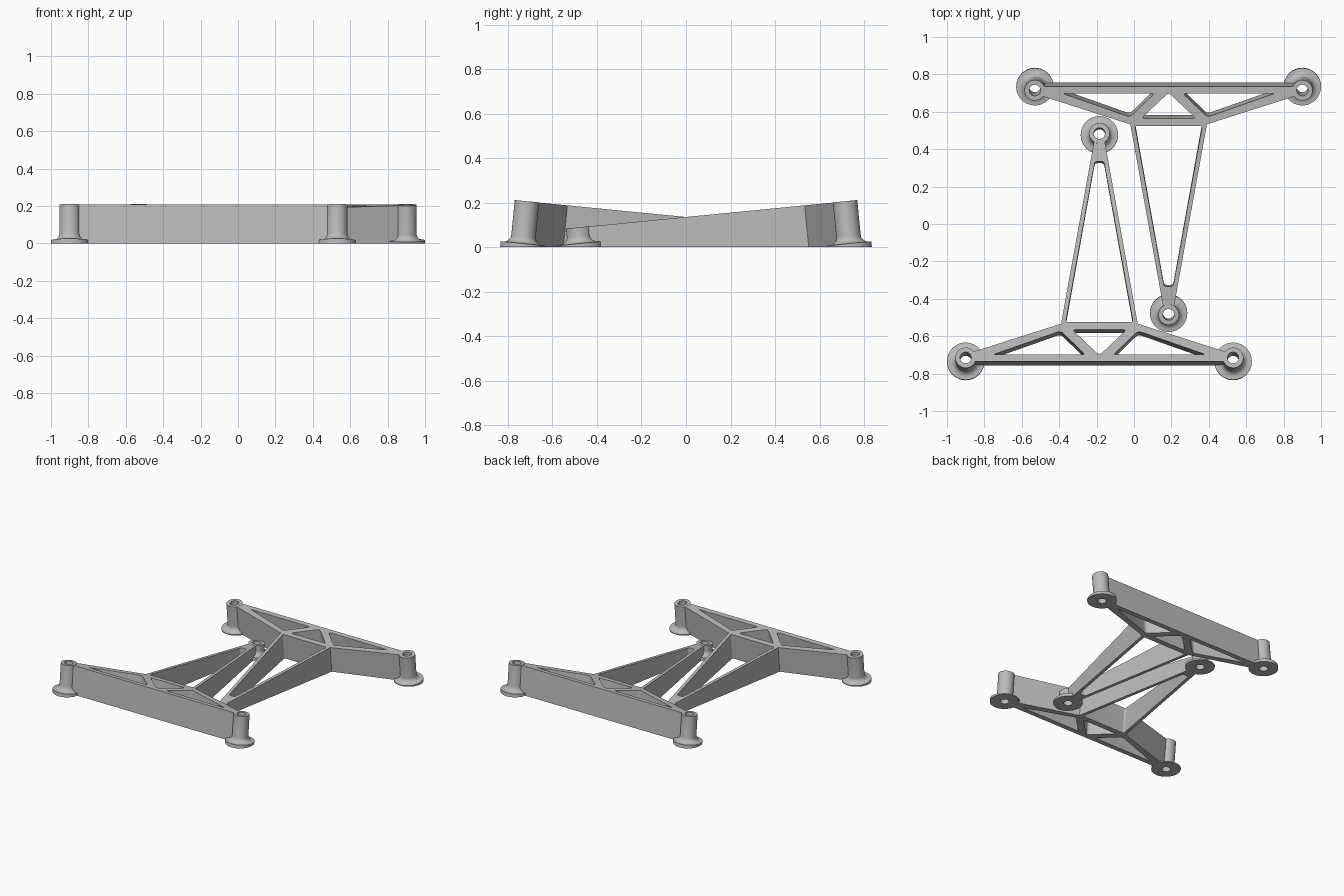
import bpy, bmesh, math
from mathutils import Vector

if "Cube" in bpy.data.objects:
    bpy.data.objects.remove(bpy.data.objects["Cube"])

K = 0.098                      # slope of the top plane
TOP = 0.135                    # height of the top plane at y = 0
CX = -0.185                    # centre line of the front bracket
AXIS = Vector((0, K, 1)).normalized()   # leaning extrusion direction
SIDE = Vector((0, 1, -K)).normalized()

grey = bpy.data.materials.new("light grey plastic")
grey.diffuse_color = (0.5, 0.5, 0.5, 1)
grey.use_nodes = True
grey.node_tree.nodes["Principled BSDF"].inputs["Base Color"].default_value = grey.diffuse_color


def drop(p):
    """Slide a point along the leaning axis down to the ground."""
    return Vector((p.x, p.y - K * p.z, 0))


def rounded(pts, d):
    """Round each corner of a polygon, trimming d along both sides."""
    out = []
    for i, p in enumerate(pts):
        p = Vector(p)
        a = p + (Vector(pts[i - 1]) - p).normalized() * d
        b = p + (Vector(pts[(i + 1) % len(pts)]) - p).normalized() * d
        for s in range(6):
            t = s / 5
            out.append(a * (1 - t) ** 2 + p * 2 * t * (1 - t) + b * t * t)
    return out


def make(name, bm):
    bmesh.ops.recalc_face_normals(bm, faces=bm.faces)
    me = bpy.data.meshes.new(name)
    bm.to_mesh(me)
    bm.free()
    me.materials.append(grey)
    # the bracket and its twin, turned half way round
    for label, turn in (("front_", 0), ("back_", math.pi)):
        ob = bpy.data.objects.new(label + name, me.copy())
        ob.rotation_euler.z = turn
        bpy.context.collection.objects.link(ob)
        bpy.ops.object.select_all(action='DESELECT')
        ob.select_set(True)
        bpy.context.view_layer.objects.active = ob
        bpy.ops.object.shade_smooth_by_angle(angle=math.radians(30))


def truss():
    half = [(0.675, -0.735), (0.675, -0.683), (0.205, -0.533), (0.028, 0.445)]
    outline = half + [(-x, y) for x, y in reversed(half)]
    side = [(0.57, -0.699), (0.075, -0.699), (0.207, -0.572)]
    loops = [
        [Vector(p) for p in outline],
        rounded([(-0.145, -0.565), (0.145, -0.565), (0, -0.702)], 0.02),
        rounded(side, 0.02),
        rounded([(-x, y) for x, y in side], 0.02),
        rounded([(-0.18, -0.525), (0.18, -0.525), (0.024, 0.335), (-0.024, 0.335)], 0.014),
    ]
    bm = bmesh.new()
    edges, walls = [], []
    for loop in loops:
        top = [bm.verts.new((x + CX, y, TOP - K * y)) for x, y in loop]
        low = [bm.verts.new(drop(v.co)) for v in top]
        walls.append((top, low))
        for i in range(len(top)):
            edges.append(bm.edges.new((top[i - 1], top[i])))
    bmesh.ops.triangle_fill(bm, edges=edges, use_beauty=True)
    # bottom cap copies the top cap, walls join the two
    pair = {t: l for top, low in walls for t, l in zip(top, low)}
    for f in list(bm.faces):
        bm.faces.new([pair[v] for v in reversed(f.verts)])
    for top, low in walls:
        for i in range(len(top)):
            bm.faces.new((top[i - 1], top[i], low[i], low[i - 1]))
    make("truss", bm)


def post(name, x, y):
    """Leaning hollow post with a filleted foot, cut flat at the ground."""
    h = (TOP - K * y) / (1 + K * K) * math.sqrt(1 + K * K) + 0.0008
    prof = [(0.03, None), (0.1, None), (0.1, 0.016), (0.088, 0.017)]
    for s in range(1, 7):      # fillet between foot and post
        a = s / 6 * math.pi / 2
        prof.append((0.088 - 0.033 * math.sin(a), 0.05 - 0.033 * math.cos(a)))
    prof += [(0.055, h), (0.03, h)]
    n = 48
    bm = bmesh.new()
    rings = []
    for r, z in prof:
        ring = []
        for i in range(n):
            a = 2 * math.pi * i / n
            p = Vector((x, y, 0)) + AXIS * (z or 0)
            p += Vector((1, 0, 0)) * r * math.cos(a) + SIDE * r * math.sin(a)
            ring.append(bm.verts.new(drop(p) if z is None else p))
        rings.append(ring)
    for j in range(len(rings)):
        a, b = rings[j - 1], rings[j]
        for i in range(n):
            bm.faces.new((a[i - 1], a[i], b[i], b[i - 1]))
    make(name, bm)


truss()
post("left_post", CX - 0.715, -0.735)
post("right_post", CX + 0.715, -0.735)
post("tip_post", CX, 0.476)
